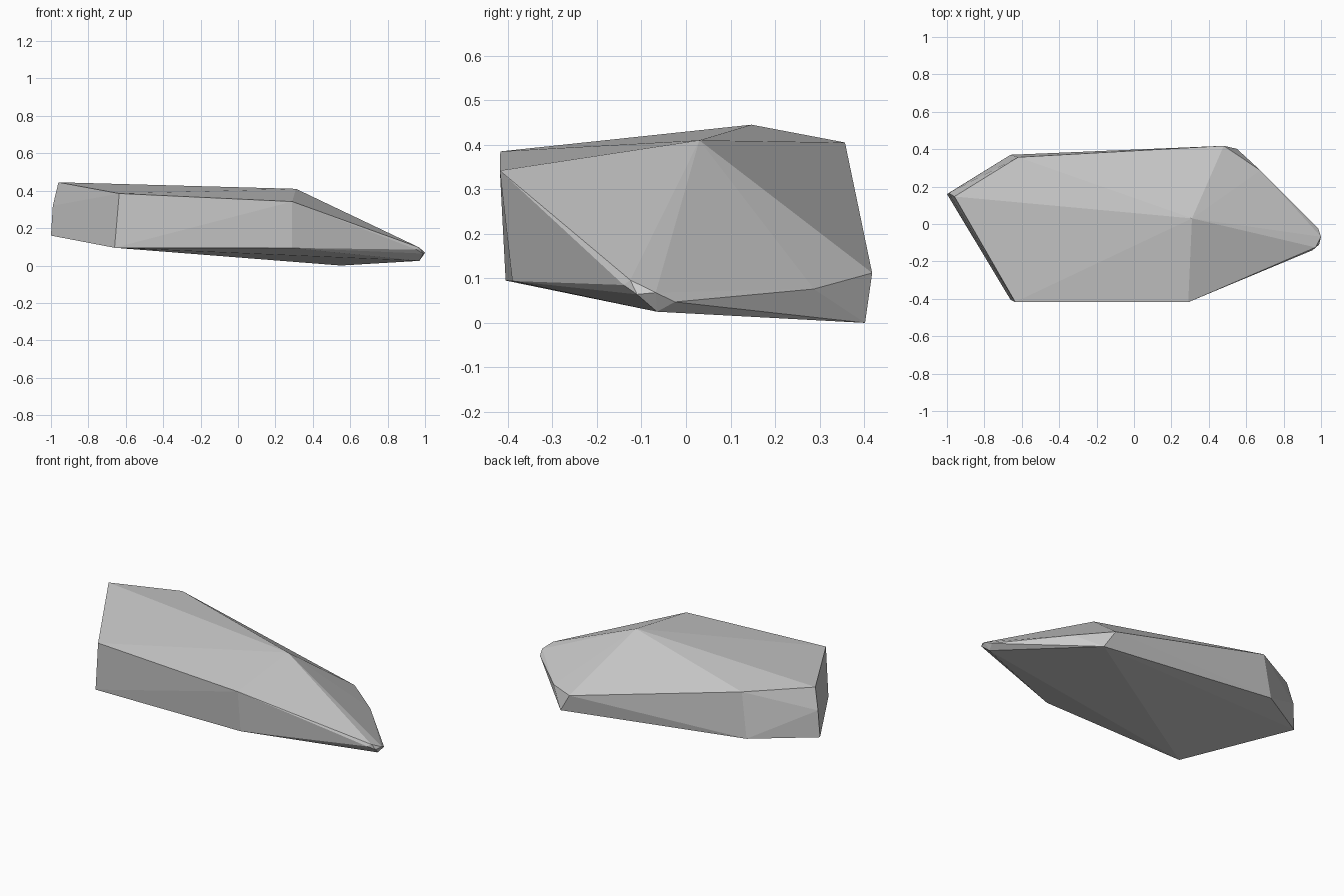
import bpy, bmesh

# Faceted stone: convex solid spanned by its corner points
top_corners = [
    (-0.96, 0.147, 0.445), (-0.62, 0.357, 0.405), (-0.635, -0.417, 0.385),
    (0.29, -0.418, 0.342), (0.31, 0.03, 0.41),
]
base_corners = [
    (-1.0, 0.16, 0.16), (-0.99, 0.165, 0.32), (-0.66, 0.37, 0.14),
    (-0.66, -0.405, 0.095), (0.29, -0.39, 0.094),
    (0.55, 0.402, 0.0), (0.48, 0.418, 0.112), (0.675, 0.287, 0.076),
]
# Small blunt nose at the low end
nose_corners = [
    (0.985, -0.025, 0.047), (1.0, -0.068, 0.068), (0.97, -0.065, 0.025),
    (0.99, -0.11, 0.064), (0.955, -0.14, 0.085), (0.97, -0.125, 0.096),
]

bm = bmesh.new()
for p in top_corners + base_corners + nose_corners:
    bm.verts.new(p)
hull = bmesh.ops.convex_hull(bm, input=bm.verts)
loose = [v for v in bm.verts if not v.link_faces]
bmesh.ops.delete(bm, geom=loose, context='VERTS')
bmesh.ops.recalc_face_normals(bm, faces=bm.faces)

mesh = bpy.data.meshes.new("stone")
bm.to_mesh(mesh)
bm.free()
stone = bpy.data.objects.new("stone", mesh)
bpy.context.collection.objects.link(stone)
